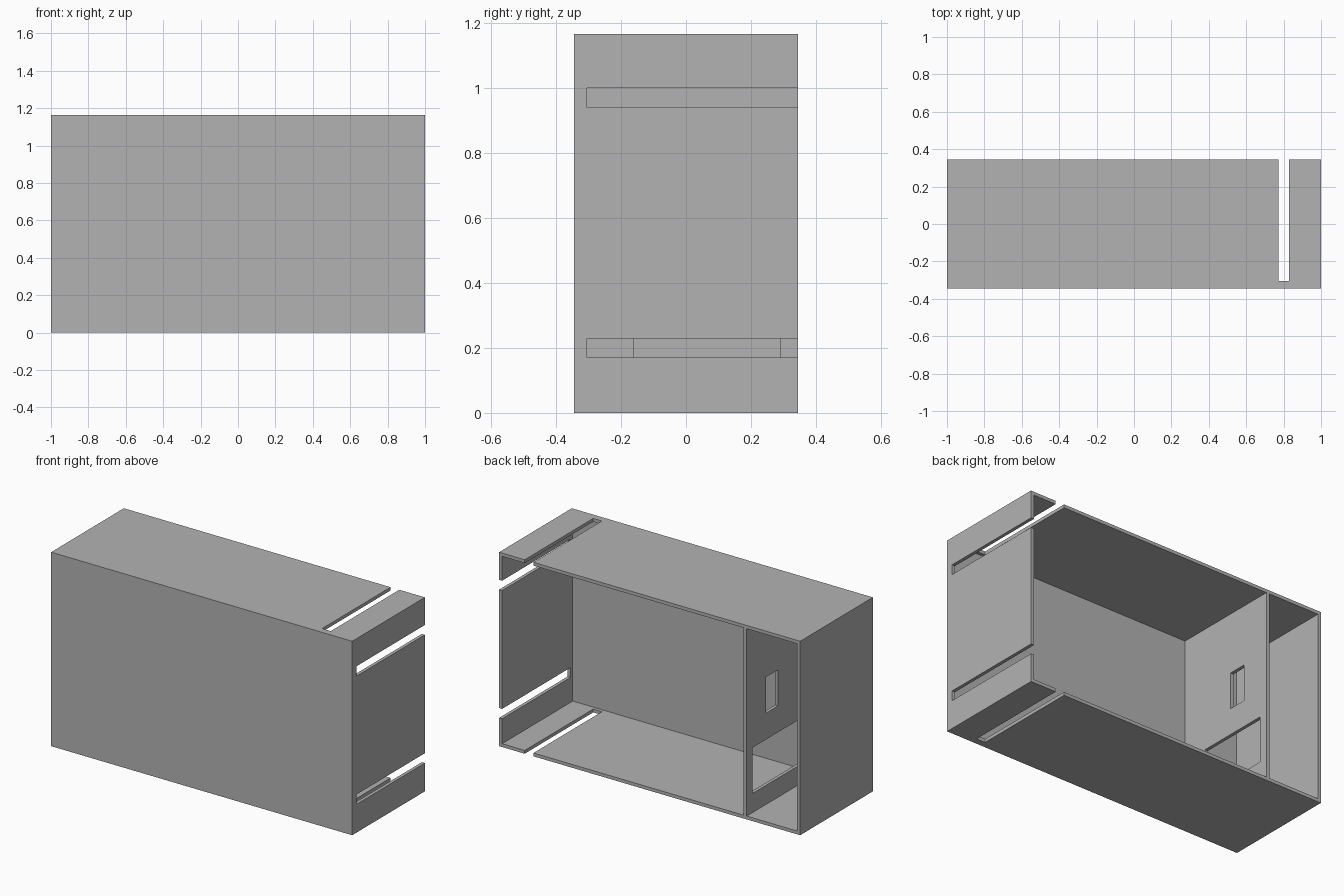
import bpy

cube = bpy.data.objects.get("Cube")
if cube:
    bpy.data.objects.remove(cube, do_unlink=True)

W, D, H, T = 1.0, 0.345, 1.165, 0.02   # half width, half depth, height, wall

grey = bpy.data.materials.new("plain_grey")
grey.use_nodes = True
colour = (0.45, 0.45, 0.45, 1)
grey.diffuse_color = colour
grey.node_tree.nodes["Principled BSDF"].inputs["Base Color"].default_value = colour


def box(name, x, y, z):
    """Axis-aligned box from (low, high) pairs."""
    bpy.ops.mesh.primitive_cube_add(size=1)
    obj = bpy.context.object
    obj.name = name
    for v in obj.data.vertices:
        v.co = [lo if c < 0 else hi for c, (lo, hi) in zip(v.co, (x, y, z))]
    obj.data.materials.append(grey)
    return obj


def cut(obj, *spans):
    """Remove a box-shaped volume from the object."""
    cutter = box("cutter", *spans)
    cutter.hide_render = True
    mod = obj.modifiers.new("cut", 'BOOLEAN')
    mod.operation = 'DIFFERENCE'
    mod.solver = 'EXACT'
    mod.object = cutter
    bpy.context.view_layer.update()
    graph = bpy.context.evaluated_depsgraph_get()
    mesh = bpy.data.meshes.new_from_object(obj.evaluated_get(graph))
    obj.modifiers.clear()
    obj.data = mesh
    bpy.data.objects.remove(cutter, do_unlink=True)


# Case: open-backed thin-walled box
case = box("case", (-W, W), (-D, D), (0, H))
cut(case, (T - W, W - T), (T - D, D + 0.2), (T, H - T))

# Slots running in from the open back: top and bottom together, then the side
slot_y = (-0.305, D + 0.2)
cut(case, (0.772, 0.83), slot_y, (-0.1, H + 0.1))
for low in (0.17, 0.94):
    cut(case, (W - 0.1, W + 0.1), slot_y, (low, low + 0.059))

# Upright divider with a small window above a large one
divider = box("divider", (-0.645, -0.625), (-D + T / 2, D), (T / 2, H - T / 2))
cut(divider, (-0.7, -0.6), (0.048, 0.161), (0.568, 0.785))
cut(divider, (-0.7, -0.6), (-0.16, 0.29), (0.135, 0.41))
